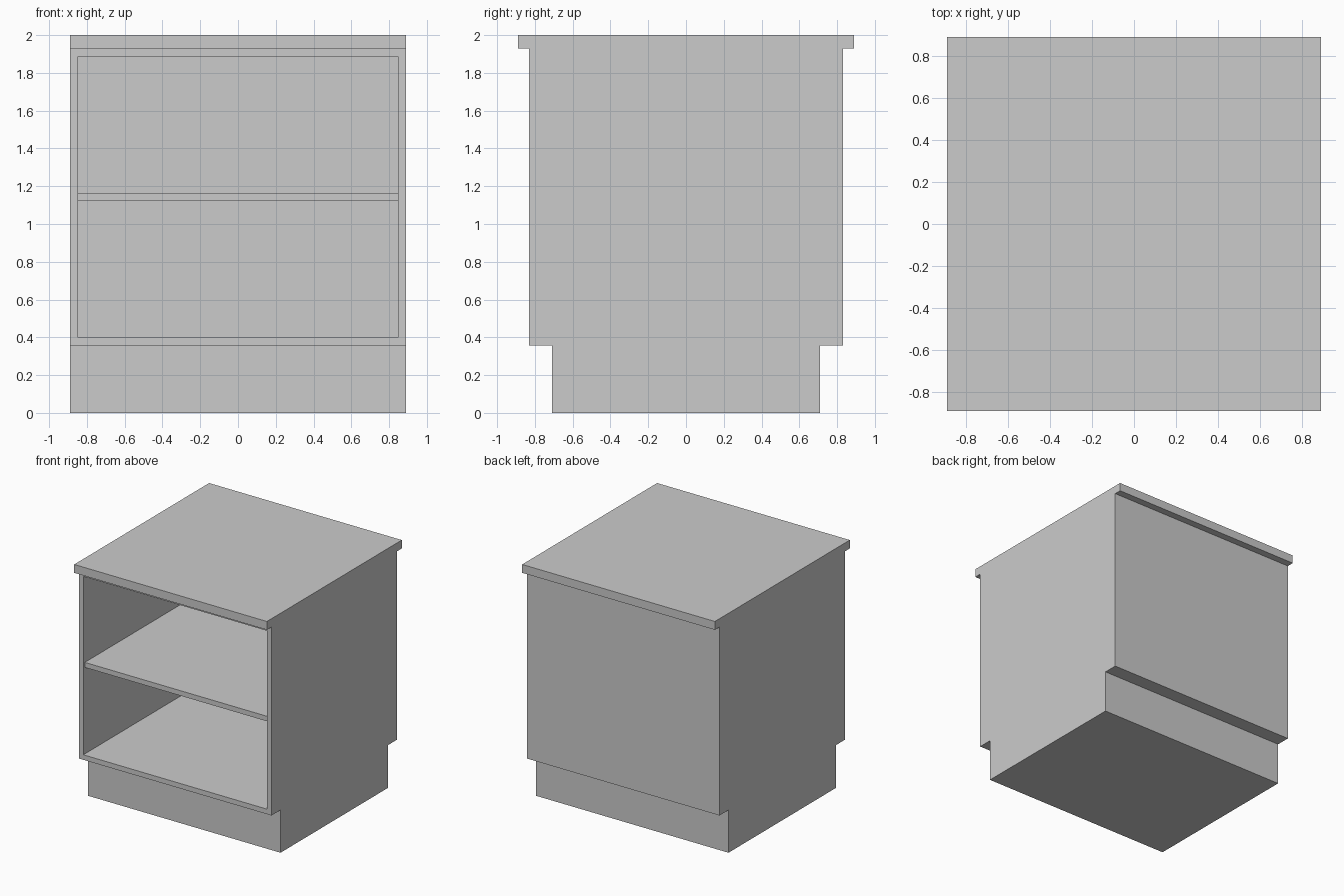
import bpy, bmesh
from mathutils import Vector

if "Cube" in bpy.data.objects:
    bpy.data.objects.remove(bpy.data.objects["Cube"])

HALF_W = 0.89      # half width of the cabinet
PANEL = 0.042      # panel thickness
BODY_Y = 0.83      # half depth of the carcass
Z_BASE, Z_BODY, Z_TOP = 0.357, 1.93, 2.0


def box(name, lo, hi, edit=None):
    """Box between two corners, optionally reshaped by an edit function."""
    lo, hi = Vector(lo), Vector(hi)
    bm = bmesh.new()
    bmesh.ops.create_cube(bm, size=1)
    for v in bm.verts:
        v.co = Vector((v.co[i] + 0.5) * (hi[i] - lo[i]) + lo[i] for i in range(3))
    bm.normal_update()
    if edit:
        edit(bm)
    bmesh.ops.recalc_face_normals(bm, faces=bm.faces)
    mesh = bpy.data.meshes.new(name)
    bm.to_mesh(mesh)
    bm.free()
    obj = bpy.data.objects.new(name, mesh)
    bpy.context.collection.objects.link(obj)
    return obj


def hollow_front(bm):
    """Inset the front face and push it back, leaving a thin back panel."""
    front = min(bm.faces, key=lambda f: f.calc_center_median().y)
    bmesh.ops.inset_region(bm, faces=[front], thickness=PANEL, use_even_offset=True)
    new = bmesh.ops.extrude_discrete_faces(bm, faces=[front])["faces"][0]
    bmesh.ops.translate(bm, verts=new.verts, vec=(0, 2 * BODY_Y - PANEL, 0))


# Recessed plinth
box("plinth", (-HALF_W, -0.71, 0), (HALF_W, 0.71, Z_BASE))

# Open-fronted carcass
box("carcass", (-HALF_W, -BODY_Y, Z_BASE), (HALF_W, BODY_Y, Z_BODY), hollow_front)

# Middle shelf, set slightly back from the front edge
inner = HALF_W - PANEL
box("shelf", (-inner, -BODY_Y + 0.02, 1.121), (inner, BODY_Y - PANEL, 1.163))

# Overhanging countertop
box("countertop", (-HALF_W, -0.89, Z_BODY), (HALF_W, 0.89, Z_TOP))
